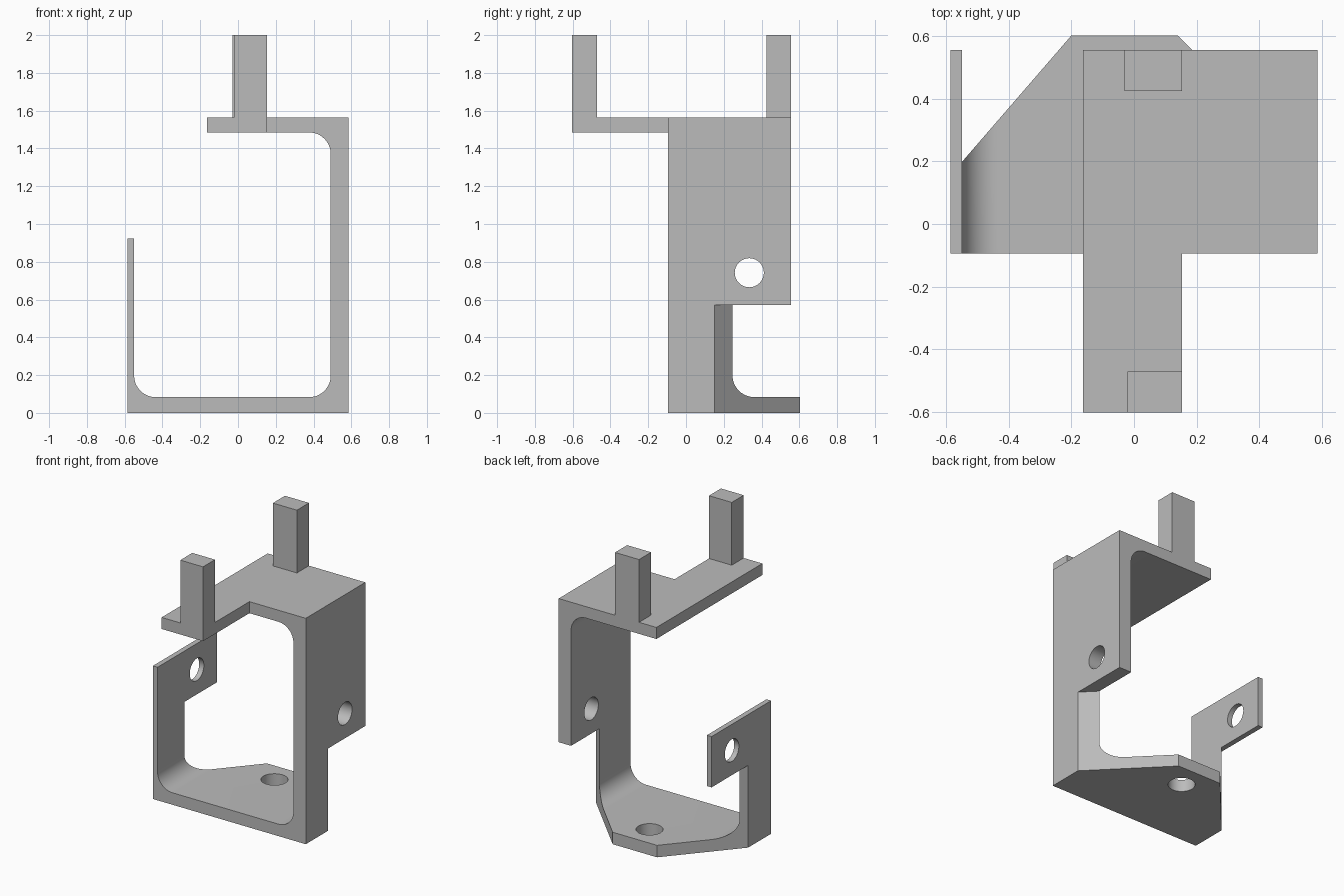
import bpy, bmesh
from math import sin, cos, pi, radians
from mathutils import Matrix

cube = bpy.data.objects.get("Cube")
if cube:
    bpy.data.objects.remove(cube, do_unlink=True)

GREY = (0.5, 0.5, 0.5, 1.0)
grey = bpy.data.materials.new("light grey")
grey.use_nodes = True
grey.diffuse_color = GREY
grey.node_tree.nodes["Principled BSDF"].inputs["Base Color"].default_value = GREY

FRONT, BACK, FOOT_BACK = -0.095, 0.557, 0.603
SIDE, STEP = 0.586, 0.57      # half width, height where the lower part narrows


def finish(bm, name):
    bmesh.ops.recalc_face_normals(bm, faces=bm.faces)
    mesh = bpy.data.meshes.new(name)
    bm.to_mesh(mesh)
    bm.free()
    mesh.materials.append(grey)
    ob = bpy.data.objects.new(name, mesh)
    bpy.context.collection.objects.link(ob)
    return ob


def prism(name, points, vector):
    """Extrude a flat outline along a vector."""
    bm = bmesh.new()
    face = bm.faces.new([bm.verts.new(p) for p in points])
    out = bmesh.ops.extrude_face_region(bm, geom=[face])
    moved = [g for g in out["geom"] if isinstance(g, bmesh.types.BMVert)]
    bmesh.ops.translate(bm, verts=moved, vec=vector)
    return finish(bm, name)


def box(name, x0, x1, y0, y1, z0, z1):
    return prism(name, [(x0, y0, z0), (x1, y0, z0), (x1, y1, z0), (x0, y1, z0)],
                 (0, 0, z1 - z0))


def cylinder(name, centre, radius, length, axis):
    bm = bmesh.new()
    turn = Matrix.Rotation(pi / 2, 4, "Y") if axis == "X" else Matrix()
    bmesh.ops.create_cone(bm, cap_ends=True, segments=48, radius1=radius, radius2=radius,
                          depth=length, matrix=Matrix.Translation(centre) @ turn)
    return finish(bm, name)


def fillet(cx, cz, r, start, end, steps=12):
    angles = [radians(start + (end - start) * i / steps) for i in range(steps + 1)]
    return [(cx + r * cos(a), cz + r * sin(a)) for a in angles]


def cut(ob, cutter):
    mod = ob.modifiers.new("cut", "BOOLEAN")
    mod.operation, mod.solver, mod.object = "DIFFERENCE", "EXACT", cutter
    bpy.context.view_layer.objects.active = ob
    bpy.ops.object.modifier_apply(modifier=mod.name)
    bpy.data.objects.remove(cutter, do_unlink=True)


# Bent frame: open profile with rounded inner corners
r = 0.115
left_in, right_in, floor, ceiling = -0.55, 0.491, 0.083, 1.485
profile = [(-SIDE, 0), (SIDE, 0), (SIDE, 1.565), (-0.163, 1.565), (-0.163, ceiling)]
profile += fillet(right_in - r, ceiling - r, r, 90, 0)
profile += fillet(right_in - r, floor + r, r, 0, -90)
profile += fillet(left_in + r, floor + r, r, 270, 180)
profile += [(left_in, 0.922), (-SIDE, 0.922)]
frame = prism("frame", [(x, FRONT, z) for x, z in profile], (0, FOOT_BACK - FRONT, 0))

# Upper walls and top plate stop short of the foot
cut(frame, box("back_cutter", -1, 1, BACK, 1, STEP, 2.2))

# Slanted rear corners of the lower part
for tip, edge_y in ((-0.2, 0.157), (0.14, 0.15)):
    side = SIDE if tip > 0 else -SIDE
    slope_x, slope_y = side - tip, edge_y - FOOT_BACK
    outer = (side + slope_x, edge_y + slope_y)
    inner = (tip - slope_x, FOOT_BACK - slope_y)
    corners = [outer, inner, (outer[0], inner[1])]
    cut(frame, prism("corner_cutter", [(x, y, -0.5) for x, y in corners], (0, 0, STEP + 0.5)))

# Holes through both walls and the floor
cut(frame, cylinder("wall_hole_cutter", (0, 0.335, 0.742), 0.077, 3, "X"))
cut(frame, cylinder("floor_hole_cutter", (-0.025, 0.435, 0), 0.085, 0.5, "Z"))

bpy.ops.object.select_all(action="DESELECT")
frame.select_set(True)
bpy.context.view_layer.objects.active = frame
bpy.ops.object.shade_smooth_by_angle(angle=radians(25))

# Forward arm of the top plate, and the two posts
box("front_arm", -0.163, 0.154, -0.603, FRONT, ceiling, 1.565)
box("front_post", -0.02, 0.154, -0.603, -0.472, 1.565, 2)
box("rear_post", -0.03, 0.154, 0.425, BACK, 1.565, 2)
